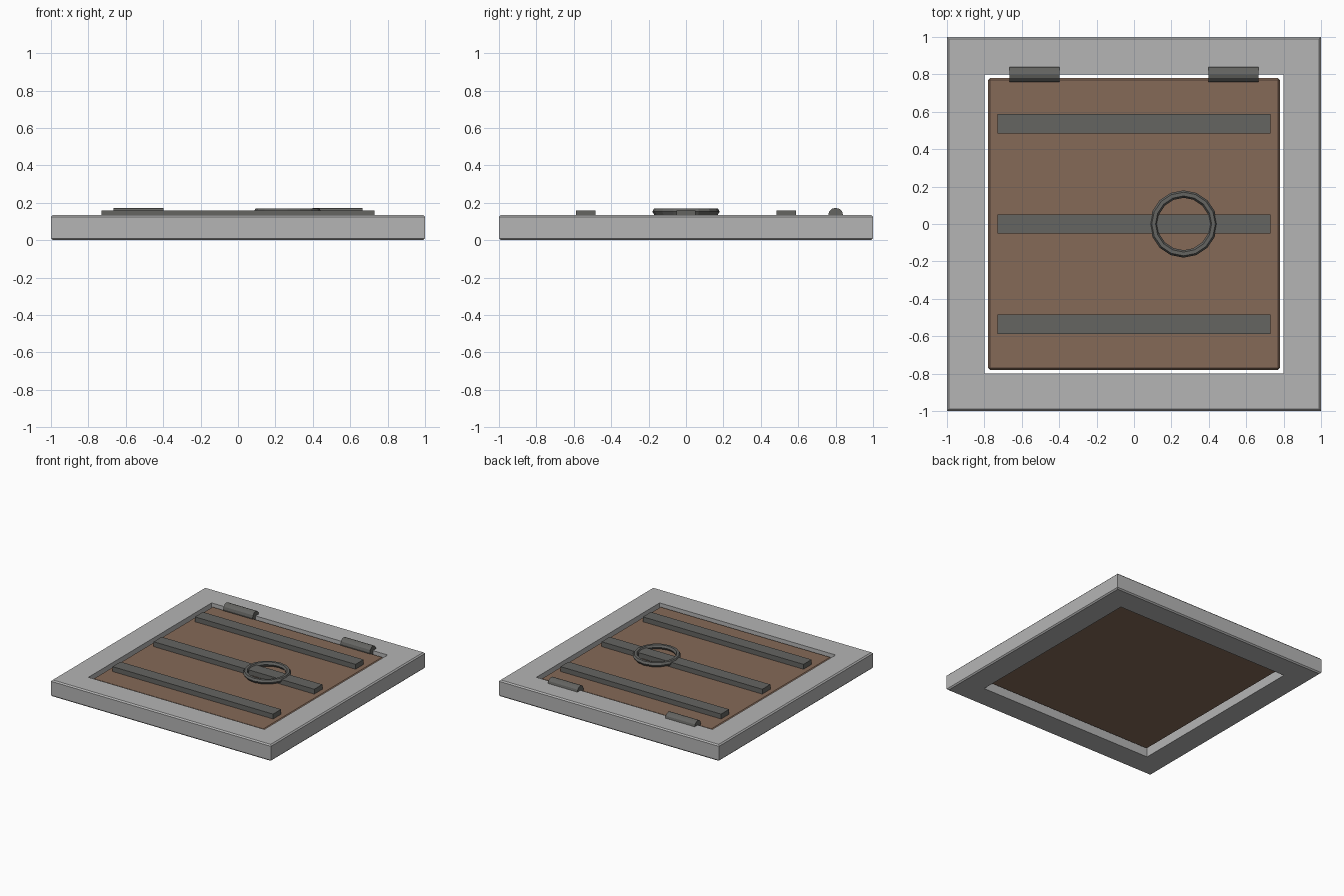
import bpy
import bmesh
import math

if "Cube" in bpy.data.objects:
    bpy.data.objects.remove(bpy.data.objects["Cube"])


def material(name, color):
    m = bpy.data.materials.new(name)
    m.diffuse_color = (*color, 1.0)
    m.use_nodes = True
    m.node_tree.nodes["Principled BSDF"].inputs["Base Color"].default_value = m.diffuse_color
    return m


STONE = material("grey stone", (0.46, 0.46, 0.46))
WOOD = material("brown wood", (0.235, 0.143, 0.097))
IRON = material("dark iron", (0.128, 0.128, 0.12))


def add_object(name, bm, mat):
    bmesh.ops.recalc_face_normals(bm, faces=bm.faces[:])
    mesh = bpy.data.meshes.new(name)
    bm.to_mesh(mesh)
    bm.free()
    mesh.materials.append(mat)
    ob = bpy.data.objects.new(name, mesh)
    bpy.context.scene.collection.objects.link(ob)
    return ob


def box(name, lo, hi, mat, bevel=0.0):
    bm = bmesh.new()
    bmesh.ops.create_cube(bm, size=1)
    for v in bm.verts:
        v.co = [(a + b) / 2 + c * (b - a) for a, b, c in zip(lo, hi, v.co)]
    if bevel:
        bmesh.ops.bevel(bm, geom=bm.edges[:], offset=bevel, segments=1,
                        profile=0.5, affect='EDGES')
    return add_object(name, bm, mat)


def lathe(name, loop, steps, mat, center):
    """Closed (radius, z) cross-section swept around the z axis."""
    bm = bmesh.new()
    rings = []
    for i in range(steps):
        a = math.tau * i / steps
        rings.append([bm.verts.new((center[0] + r * math.cos(a),
                                    center[1] + r * math.sin(a),
                                    center[2] + z)) for r, z in loop])
    n = len(loop)
    for i in range(steps):
        p, q = rings[i], rings[(i + 1) % steps]
        for j in range(n):
            k = (j + 1) % n
            bm.faces.new((p[j], q[j], q[k], p[k]))
    return add_object(name, bm, mat)


# Square frame: nested square loops, with small outer chamfers
H, C = 0.135, 0.01
section = [(0.8, 0), (1 - C, 0), (1, C), (1, H - C), (1 - C, H), (0.8, H)]
bm = bmesh.new()
corners = [(-1, -1), (1, -1), (1, 1), (-1, 1)]
posts = [[bm.verts.new((sx * r, sy * r, z)) for r, z in section]
         for sx, sy in corners]
for i in range(4):
    p, q = posts[i], posts[(i + 1) % 4]
    for j in range(len(section)):
        k = (j + 1) % len(section)
        bm.faces.new((p[j], q[j], q[k], p[k]))
add_object("frame", bm, STONE)

# Wooden door panel with a narrow gap around it
box("door_panel", (-0.78, -0.78, 0.05), (0.78, 0.78, 0.12), WOOD, 0.01)

# Iron straps across the door
for i, y in enumerate((-0.535, 0, 0.535)):
    box(f"strap_{i + 1}", (-0.73, y - 0.052, 0.118), (0.73, y + 0.052, 0.16), IRON)

# Hinge barrels at the back edge
for side, x in (("left", -0.533), ("right", 0.533)):
    bm = bmesh.new()
    bmesh.ops.create_cone(bm, cap_ends=True, segments=12, radius1=0.04,
                          radius2=0.04, depth=0.267)
    for v in bm.verts:
        v.co = (x + v.co.z, 0.8 + v.co.x, 0.133 + v.co.y)
    add_object(f"hinge_{side}", bm, IRON)

# Pull ring lying on the middle strap
tube = [(0.16 + 0.02 * math.cos(math.tau * i / 6),
         0.02 * math.sin(math.tau * i / 6)) for i in range(6)]
lathe("pull_ring", tube, 16, IRON, (0.265, 0, 0.153))
